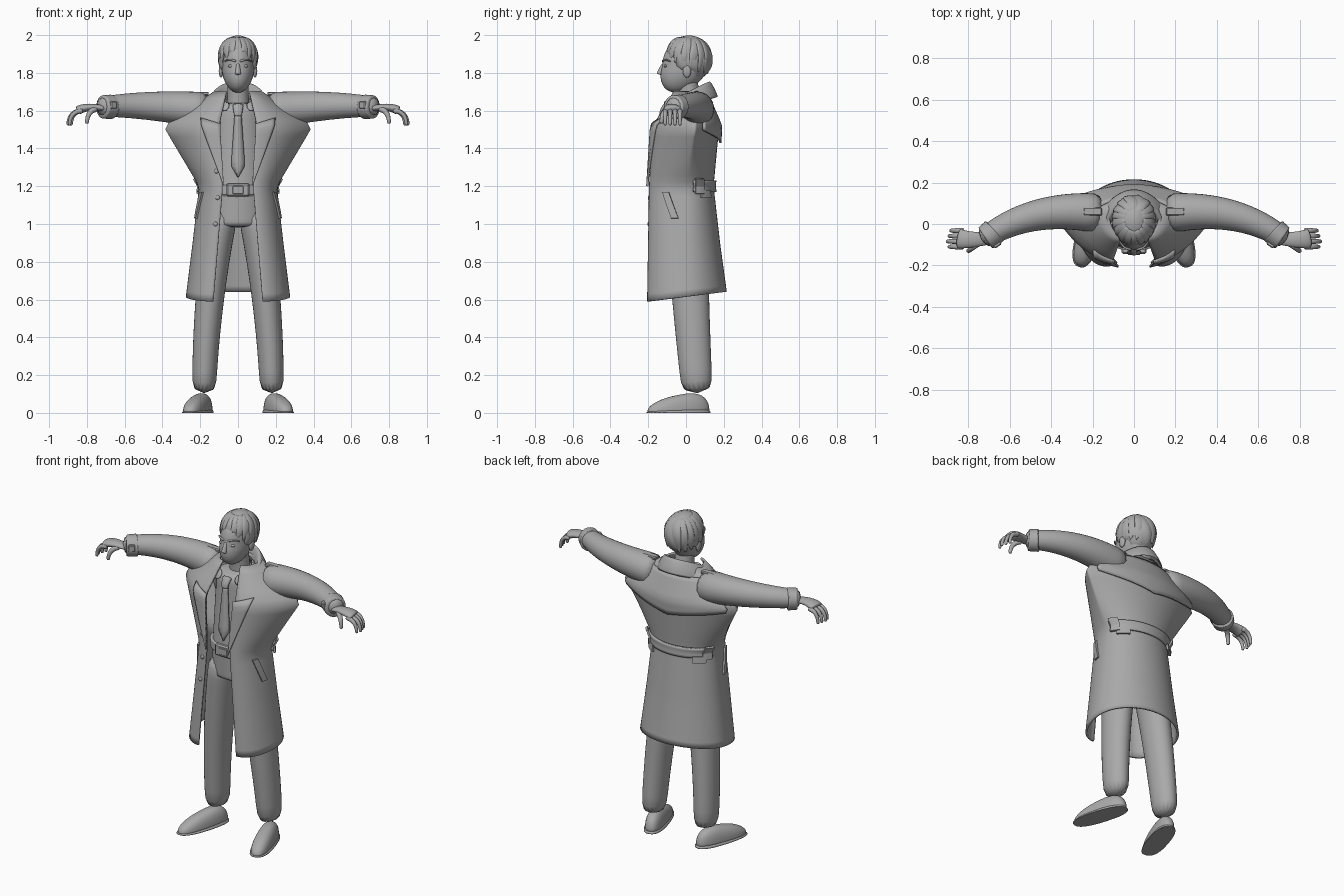
import bpy, bmesh, math, random
from mathutils import Vector

random.seed(4)
HALF = math.pi / 2
SIDE, BACK, UP = Vector((1, 0, 0)), Vector((0, 1, 0)), Vector((0, 0, 1))

if "Cube" in bpy.data.objects:
    bpy.data.objects.remove(bpy.data.objects["Cube"])

grey = bpy.data.materials.new("plain grey")
grey.use_nodes = True
grey.diffuse_color = (0.4, 0.4, 0.4, 1)
grey.node_tree.nodes["Principled BSDF"].inputs["Base Color"].default_value = grey.diffuse_color


def steps(start, stop, count):
    return [start + (stop - start) * i / count for i in range(count + 1)]


def mix(start, stop, amount):
    return start + (stop - start) * amount


def finish(name, bm, mirror=False, thick=0, subsurf=0, smooth=True):
    bmesh.ops.recalc_face_normals(bm, faces=bm.faces)
    for face in bm.faces:
        face.smooth = smooth
    mesh = bpy.data.meshes.new(name)
    bm.to_mesh(mesh)
    bm.free()
    mesh.materials.append(grey)
    part = bpy.data.objects.new(name, mesh)
    bpy.context.collection.objects.link(part)
    if mirror:
        part.modifiers.new("mirror", "MIRROR")
    if thick:
        solid = part.modifiers.new("solidify", "SOLIDIFY")
        solid.thickness, solid.offset = thick, 0
    if subsurf:
        smoother = part.modifiers.new("subdivision", "SUBSURF")
        smoother.levels = smoother.render_levels = subsurf
    return part


def sheet(name, rows, thick=0.012, **options):
    """Thin cloth through rows of points."""
    bm = bmesh.new()
    grid = [[bm.verts.new(point) for point in row] for row in rows]
    for low, high in zip(grid, grid[1:]):
        for i in range(len(low) - 1):
            bm.faces.new((low[i], low[i + 1], high[i + 1], high[i]))
    return finish(name, bm, thick=thick, **options)


def loft(name, path, radii, flat=1.0, ref=UP, sides=16, **options):
    """Tube along a path; flat is the radius toward ref over the sideways radius."""
    bm = bmesh.new()
    rings = []
    for i, (centre, radius) in enumerate(zip(path, radii)):
        along = (path[min(i + 1, len(path) - 1)] - path[max(i - 1, 0)]).normalized()
        v = (ref - along * ref.dot(along)).normalized()
        u = along.cross(v)
        turns = [math.tau * k / sides for k in range(sides)]
        rings.append([bm.verts.new(centre + radius * (u * math.cos(a) + v * flat * math.sin(a))) for a in turns])
    for low, high in zip(rings, rings[1:]):
        for k in range(sides):
            n = (k + 1) % sides
            bm.faces.new((low[k], low[n], high[n], high[k]))
    bm.faces.new(rings[0])
    bm.faces.new(rings[-1])
    return finish(name, bm, subsurf=1, **options)


def limb(name, start, bend, end, wide, narrow, **options):
    """Tapering tube along a curve with one bend."""
    a, b, c = Vector(start), Vector(bend), Vector(end)
    amounts = steps(0, 1, 8)
    path = [mix(mix(a, b, t), mix(b, c, t), t) for t in amounts]
    return loft(name, path, [mix(wide, narrow, t) for t in amounts], **options)


def blob(name, centre, radii, shape=None, square=1, turn=0, **options):
    """Ellipsoid, optionally squared off, reshaped and turned."""
    bm = bmesh.new()
    bmesh.ops.create_uvsphere(bm, u_segments=32, v_segments=20, radius=1)
    for vert in bm.verts:
        point = Vector([math.copysign(abs(c) ** square, c) * r for c, r in zip(vert.co, radii)])
        if shape:
            shape(point)
        c, s = math.cos(turn), math.sin(turn)
        vert.co = Vector((point.x * c - point.y * s, point.x * s + point.y * c, point.z)) + Vector(centre)
    return finish(name, bm, **options)


def box(name, centre, size, turn=0, mirror=False):
    bm = bmesh.new()
    bmesh.ops.create_cube(bm, size=1)
    bmesh.ops.scale(bm, vec=size, verts=bm.verts)
    bmesh.ops.bevel(bm, geom=bm.edges[:], offset=min(size) / 4, segments=1, affect="EDGES")
    c, s = math.cos(turn), math.sin(turn)
    for vert in bm.verts:
        vert.co = Vector((vert.co.x * c - vert.co.y * s, vert.co.x * s + vert.co.y * c, vert.co.z)) + Vector(centre)
    return finish(name, bm, mirror=mirror, smooth=False)


# Coat outline at hem, waist, armpit, neck: height, opening, front, side, middle, back, pinch
OUTLINE = [(0.59, 0.13, -0.2, 0.27, 0, 0.21, 1), (1.2, 0.08, -0.19, 0.2, 0, 0.14, 1),
           (1.52, 0.1, -0.17, 0.39, 0.05, 0.17, 2), (1.7, 0.06, -0.06, 0.12, 0.05, 0.1, 1)]


def outline(z):
    for low, high in zip(OUTLINE, OUTLINE[1:]):
        if z <= high[0]:
            break
    amount = (z - low[0]) / (high[0] - low[0])
    return [mix(p, q, amount) for p, q in zip(low, high)][1:]


def coat(z, around, lift=0.0):
    """Coat point; around runs from back centre (-HALF) past the side (0) to the front edge (HALF)."""
    opening, front, side, middle, back, pinch = outline(z)

    def at(angle):
        reach = abs(math.sin(angle)) ** pinch
        inner, edge = (0, back) if angle < 0 else (opening, front)
        return Vector((mix(inner, side, math.cos(angle)), mix(middle, edge, reach), z))
    flow = at(around + 0.02) - at(around - 0.02)
    return at(around) + Vector((-flow.y, flow.x, 0)).normalized() * lift


# Coat body, with a hem that rises toward the back
rows = []
for z in steps(OUTLINE[0][0], OUTLINE[-1][0], 28):
    row = [coat(z, around) for around in steps(-HALF, HALF, 32)]
    for point in row:
        point.z += max(0, 0.9 - z) * (point.y + 0.2) * 0.4
    rows.append(row)
sheet("coat_body", rows, mirror=True)

# Storm flap on the back, half belt with side tabs, slanted pockets
rows = []
for amount in steps(0, 1, 8):
    rows.append([coat(mix(1.43 + (around + HALF) * 0.06, 1.66, amount), around, 0.02 - amount * 0.01)
                 for around in steps(-HALF, -0.5, 14)])
sheet("storm_flap", rows, mirror=True)


def band(name, low, high, begin, end, lift, slant=0):
    rows = [[coat(z, around + slant * (z - low), lift) for around in steps(begin, end, 12)]
            for z in steps(low, high, 4)]
    return sheet(name, rows, mirror=True, smooth=False)


band("coat_half_belt", 1.17, 1.23, -HALF, -0.25, 0.012).data.shade_smooth()
band("belt_buckle", 1.16, 1.24, -0.6, -0.3, 0.022)
band("belt_end", 1.14, 1.18, -0.9, -0.5, 0.017)
band("pocket_welt", 1.03, 1.17, 0.2, 0.4, 0.01, slant=2)

# Lapels widen from the waist up to a peak
rows = []
for amount in steps(0, 1, 10):
    row = []
    for across in steps(0, 1, 6):
        z = mix(1.2, 1.53, amount) + 0.03 * across * amount
        opening, front, side, middle, back, pinch = outline(z)
        width = 0.11 * across * amount
        hug = coat(z, math.acos(width / (side - opening)))
        row.append(Vector((opening + width - 0.005, hug.y - 0.015, z)))
    rows.append(row)
sheet("lapel", rows, mirror=True)


def collar(name, edges, end, drop, spread):
    """Neckband sheet: edges are radius and height at the back; it falls toward the front."""
    rows = []
    for radius, height in edges:
        row = []
        for turn in steps(0, end, 10):
            front = (turn / end) ** 2
            row.append((radius * math.sin(turn) * (1 + spread * front),
                        0.02 + radius * math.cos(turn) - 0.05 * front, height - drop * front))
        rows.append(row)
    sheet(name, rows, mirror=True, subsurf=1)


collar("coat_collar", [(0.08, 1.65), (0.1, 1.76), (0.11, 1.75), (0.15, 1.67)], 2.4, 0.15, 0.6)
collar("shirt_collar", [(0.06, 1.7), (0.09, 1.65)], 2.9, 0.06, 1.5)
box("epaulette", (0.2, 0.06, 1.69), (0.09, 0.04, 0.02), mirror=True)

# Coat buttons on one side
for i, z in enumerate((1.28, 1.14, 1)):
    spot = coat(z, 1.4, 0.008)
    blob(f"coat_button_{i + 1}", (-spot.x, spot.y, z), (0.012, 0.006, 0.012))

# Sleeves and cuffs
limb("sleeve", (0.15, 0.05, 1.6), (0.5, 0.1, 1.64), (0.74, -0.08, 1.62), 0.1, 0.052, mirror=True)
limb("cuff_strap", (0.67, -0.03, 1.62), (0.69, -0.05, 1.62), (0.72, -0.07, 1.62), 0.067, 0.063, mirror=True)
box("cuff_buckle", (0.66, -0.1, 1.63), (0.04, 0.02, 0.04), turn=-0.6, mirror=True)

# Hands
limb("palm", (0.7, -0.07, 1.61), (0.8, -0.08, 1.63), (0.85, -0.07, 1.6), 0.03, 0.05, flat=0.5, mirror=True)
for i, name in enumerate(("index", "middle", "ring", "little")):
    y = -0.11 + 0.026 * i
    tip = 0.9 - 0.008 * abs(i - 1)
    limb(name + "_finger", (0.82, y, 1.6), (tip, y, 1.6), (tip, y, 1.52), 0.015, 0.009, sides=10, mirror=True)
limb("thumb", (0.75, -0.09, 1.61), (0.8, -0.13, 1.6), (0.8, -0.13, 1.53), 0.018, 0.01, ref=BACK, sides=10, mirror=True)

# Shirt and tie
limb("shirt", (0, 0, 1.1), (0, 0.02, 1.4), (0, 0.02, 1.65), 0.155, 0.14, flat=0.87, ref=BACK, sides=24)
rows = []
for amount in steps(0, 1, 12):
    width = min(amount * 0.2, 0.04 - amount * 0.024)
    y, z = mix(-0.14, -0.12, amount), mix(1.25, 1.58, amount)
    rows.append([(-width, y, z), (0, y - 0.008, z), (width, y, z)])
sheet("tie_blade", rows)
limb("tie_knot", (0, -0.13, 1.57), (0, -0.13, 1.6), (0, -0.1, 1.63), 0.02, 0.03, flat=0.6, ref=BACK)

# Trousers with belt
limb("trouser_leg", (0.18, 0.06, 0.1), (0.17, 0.02, 0.6), (0.08, 0, 1.1), 0.064, 0.09, flat=1.3, ref=BACK, mirror=True)
limb("trouser_hips", (0, 0, 0.98), (0, 0, 1.1), (0, 0, 1.2), 0.15, 0.16, flat=0.78, ref=BACK, sides=24)
limb("trouser_belt", (0, 0, 1.15), (0, 0, 1.18), (0, 0, 1.21), 0.17, 0.17, flat=0.78, ref=BACK, sides=32)
box("trouser_buckle", (0, -0.13, 1.18), (0.12, 0.03, 0.07))
box("buckle_plate", (0, -0.145, 1.18), (0.06, 0.01, 0.04))


# Shoes turned outward: flat below, lower toward the toe
def shoe_shape(point):
    point.z = max(0, point.z) * (1 + 2 * point.y)


for name, width, length, height in (("shoe", 0.056, 0.17, 0.095), ("shoe_sole", 0.062, 0.176, 0.025)):
    blob(name, (0.213, -0.04, 0), (width, length, height), shoe_shape, square=0.8, turn=0.3, mirror=True)


# Head and face
def head_shape(point):
    point.y += 0.35 * min(0, point.z)


blob("head", (0, 0, 1.84), (0.087, 0.125, 0.145), head_shape)
limb("neck", (0, 0.02, 1.6), (0, 0.02, 1.7), (0, 0, 1.78), 0.06, 0.055, ref=BACK)
limb("nose", (0, -0.115, 1.85), (0, -0.13, 1.83), (0, -0.14, 1.79), 0.008, 0.017, ref=BACK, sides=10)
limb("brow", (0.01, -0.122, 1.86), (0.05, -0.125, 1.88), (0.07, -0.08, 1.86), 0.007, 0.004, sides=8, mirror=True)
blob("eye", (0.036, -0.108, 1.836), (0.018, 0.009, 0.008), mirror=True)
blob("mouth", (0, -0.118, 1.75), (0.026, 0.008, 0.009))
blob("ear", (0.09, 0.005, 1.81), (0.012, 0.022, 0.035), mirror=True)


# Hair cap, pulled inside the head below the hairline
def hair_shape(point):
    wave = 1 + 0.03 * math.sin(10 * math.atan2(point.y, point.x) + 40 * point.z)
    line = 0.03 if point.y < -0.07 else -0.065 if point.y < 0.02 else -0.12
    if point.z < line:
        wave = 0.68
    point.x *= wave
    point.y *= wave


crown = Vector((0, 0.015, 1.875))
blob("hair_cap", crown, (0.104, 0.125, 0.123), hair_shape)

# Hair locks swept down from the crown, short in front and long behind
count = 18
for i in range(count):
    angle = math.tau * (i + 0.5) / count
    end = -0.3 - 0.5 * math.sin(angle)
    sweep = 0.45 if math.cos(angle) < 0.3 else -0.45
    path, radii = [], []
    for amount in steps(0, 1, 5):
        lean = mix(1.2, end, amount)
        swing = angle + sweep * amount + random.uniform(-0.06, 0.06)
        reach = max(math.cos(lean), 0.9 if lean < 0 else 0)
        path.append(crown + Vector((0.1 * reach * math.cos(swing), 0.12 * reach * math.sin(swing),
                                    0.117 * math.sin(lean))))
        radii.append(0.005 + 0.03 * math.sin(mix(0.7, math.pi, amount)))
    outward = SIDE * math.cos(angle) + BACK * math.sin(angle) + UP / 2
    loft(f"hair_lock_{i + 1}", path, radii, flat=0.4, ref=outward, sides=8)
